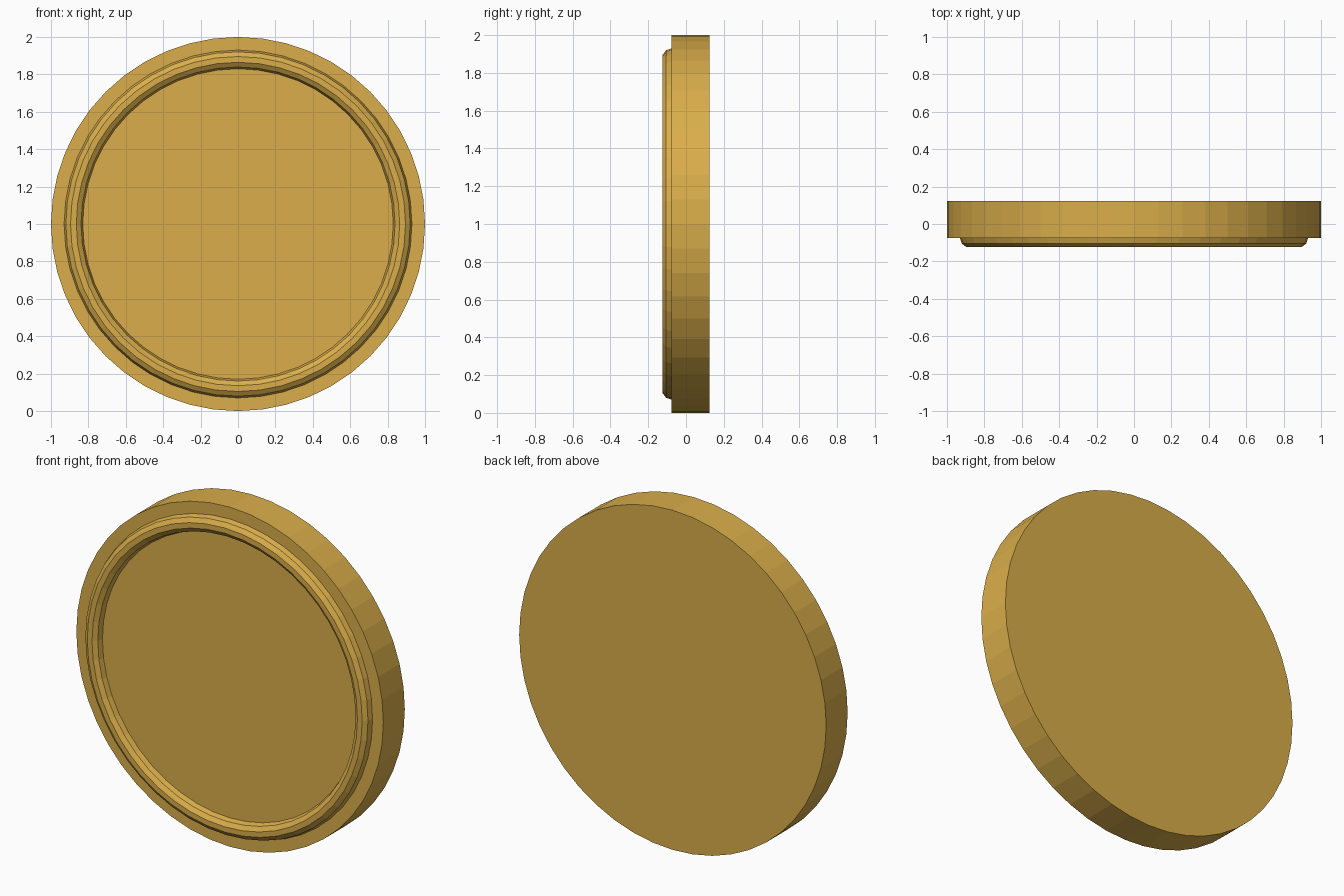
import bpy
import math

if "Cube" in bpy.data.objects:
    bpy.data.objects.remove(bpy.data.objects["Cube"], do_unlink=True)

SIDES = 48
RIM_RADIUS, RIM_THICKNESS = 0.88, 0.05
FACE_Y, BACK_Y = -0.076, 0.124

gold = bpy.data.materials.new("gold")
gold.use_nodes = True
color = (0.70, 0.423, 0.069, 1)
gold.diffuse_color = color
gold.node_tree.nodes["Principled BSDF"].inputs["Base Color"].default_value = color


def finish(name):
    obj = bpy.context.object
    obj.name = name
    obj.data.materials.append(gold)
    bpy.ops.object.shade_flat()


# Upright disc
bpy.ops.mesh.primitive_cylinder_add(
    vertices=SIDES, radius=1, depth=BACK_Y - FACE_Y,
    location=(0, (FACE_Y + BACK_Y) / 2, 1), rotation=(math.pi / 2, 0, 0))
finish("disc")

# Raised ring, half sunk into the front of the disc
bpy.ops.mesh.primitive_torus_add(
    major_segments=SIDES, minor_segments=10,
    major_radius=RIM_RADIUS, minor_radius=RIM_THICKNESS,
    location=(0, FACE_Y, 1), rotation=(math.pi / 2, 0, 0))
finish("raised_ring")
